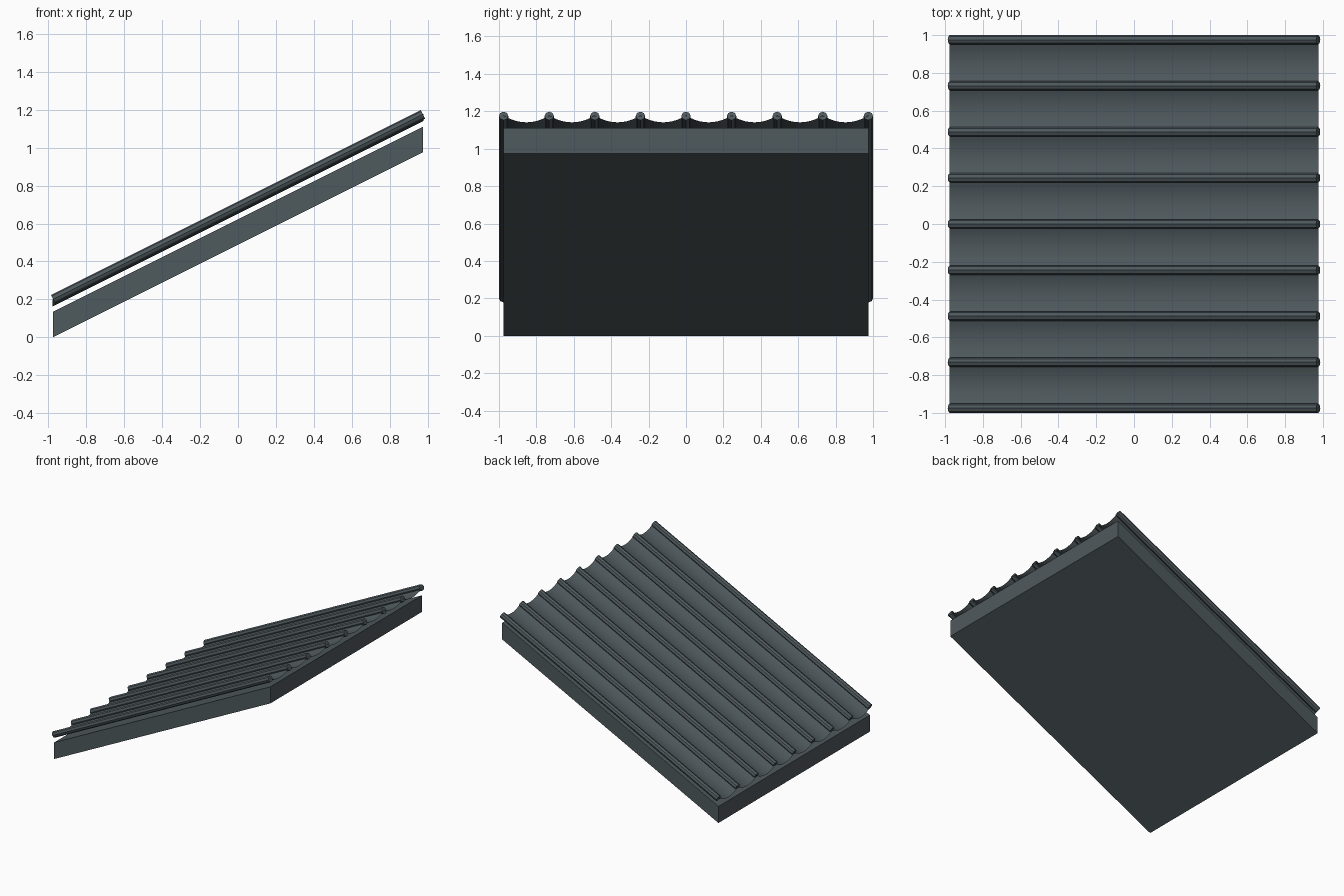
import bpy, bmesh, math
from mathutils import Vector, Matrix

if "Cube" in bpy.data.objects:
    bpy.data.objects.remove(bpy.data.objects["Cube"])

SLOPE = 0.5            # rise over run
HALF = 0.975           # half width of the slab
BAYS = 8               # scalloped bays between battens
PITCH = 2 * HALF / BAYS
AXIS_Z = 0.688         # height of the batten axes at x = 0
SAG = 0.036            # depth of each scallop
STEPS = 10             # facets per scallop

slate = bpy.data.materials.new("slate_grey")
slate.diffuse_color = (0.078, 0.100, 0.110, 1)
slate.use_nodes = True
slate.node_tree.nodes["Principled BSDF"].inputs["Base Color"].default_value = slate.diffuse_color


def finish(name, bm):
    mesh = bpy.data.meshes.new(name)
    bm.to_mesh(mesh)
    bm.free()
    mesh.materials.append(slate)
    obj = bpy.data.objects.new(name, mesh)
    bpy.context.collection.objects.link(obj)
    return obj


def smooth(obj, degrees):
    bpy.ops.object.select_all(action='DESELECT')
    obj.select_set(True)
    bpy.context.view_layer.objects.active = obj
    bpy.ops.object.shade_smooth_by_angle(angle=math.radians(degrees))


# Sloped slab: a box sheared upward along x, so its ends stay vertical
bm = bmesh.new()
bmesh.ops.create_cube(bm, size=1)
for v in bm.verts:
    x = v.co.x * 2 * HALF
    v.co = (x, v.co.y * 2 * HALF, (v.co.z + 0.5) * 0.135 + SLOPE * (x + HALF))
finish("roof_slab", bm)

# Scalloped sheet hanging between the battens
bm = bmesh.new()
rows = []
for i in range(BAYS * STEPS + 1):
    y = -HALF + i * PITCH / STEPS
    t = 2 * (i % STEPS) / STEPS - 1
    z = AXIS_Z - SAG * (1 - t * t)
    rows.append([bm.verts.new((x, y, z + SLOPE * x)) for x in (-0.978, 0.978)])
for a, b in zip(rows, rows[1:]):
    bm.faces.new((a[0], a[1], b[1], b[0]))
smooth(finish("scalloped_sheet", bm), 30)

# Round battens along the ridges of the sheet
direction = Vector((1, 0, SLOPE)).normalized()
turn = direction.to_track_quat('Z', 'Y').to_matrix().to_4x4()
length = 2 * HALF * math.sqrt(1 + SLOPE ** 2)
for i in range(BAYS + 1):
    bm = bmesh.new()
    place = Matrix.Translation((0, -HALF + i * PITCH, AXIS_Z)) @ turn
    bmesh.ops.create_cone(bm, cap_ends=True, segments=8, radius1=0.025,
                          radius2=0.025, depth=length, matrix=place)
    finish(f"batten_{i + 1}", bm)
